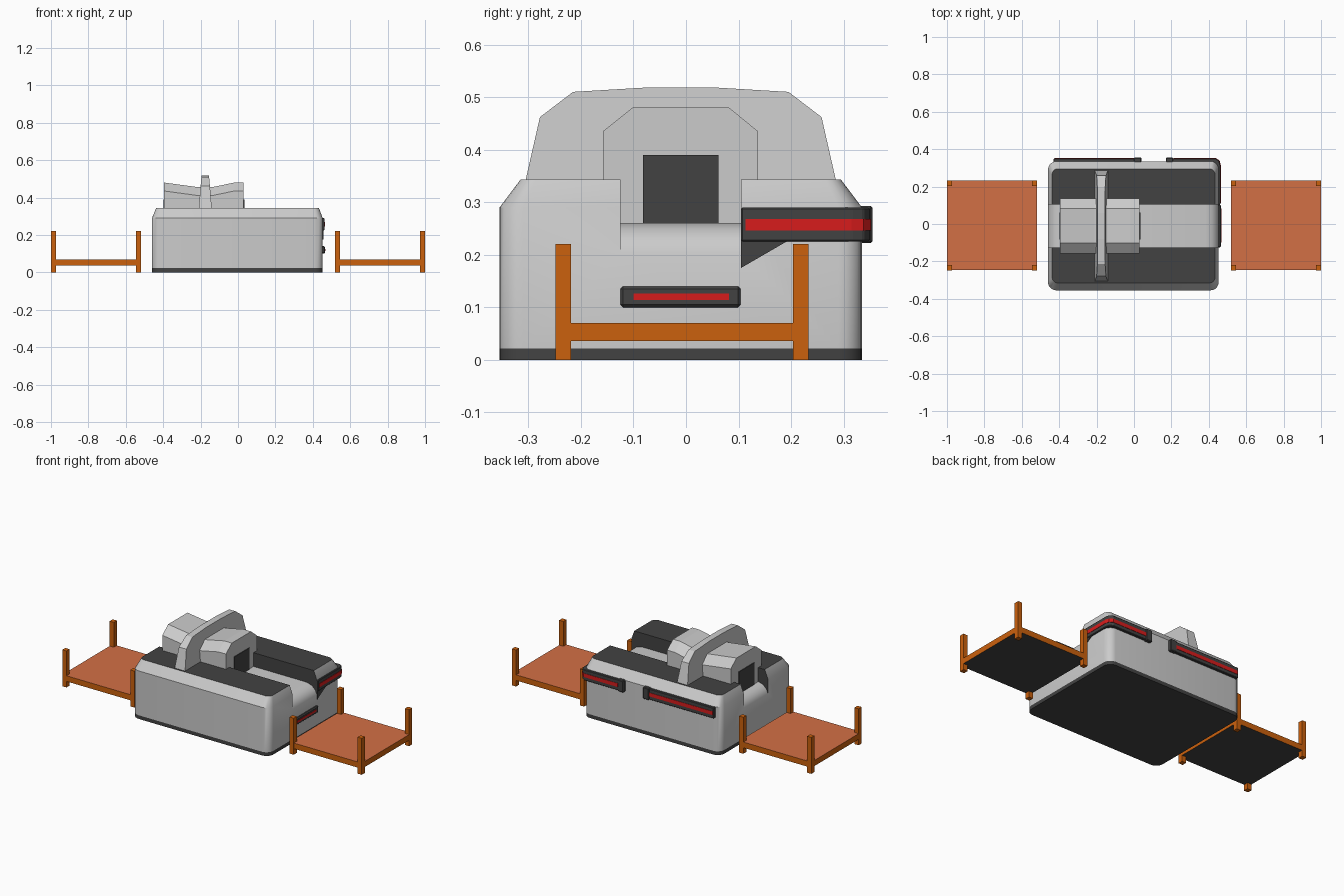
import bpy, bmesh, math

if "Cube" in bpy.data.objects:
    bpy.data.objects.remove(bpy.data.objects["Cube"])


def material(name, rgb):
    m = bpy.data.materials.new(name)
    m.diffuse_color = (*rgb, 1)
    m.use_nodes = True
    m.node_tree.nodes["Principled BSDF"].inputs["Base Color"].default_value = m.diffuse_color
    return m


DARK = material("dark_grey", (0.055, 0.055, 0.055))
RED = material("red", (0.68, 0.012, 0.012))
ORANGE = material("orange", (0.6, 0.12, 0.004))
TOP = material("table_orange", (0.65, 0.16, 0.06))


def loft(name, rings, mat=None, smooth=False, bevel=0):
    """Skin equal-length rings of points and cap both ends."""
    bm = bmesh.new()
    rows = [[bm.verts.new(p) for p in r] for r in rings]
    n = len(rows[0])
    for a, b in zip(rows, rows[1:]):
        for i in range(n):
            j = (i + 1) % n
            bm.faces.new((a[i], a[j], b[j], b[i]))
    bm.faces.new(rows[0])
    bm.faces.new(rows[-1])
    bmesh.ops.recalc_face_normals(bm, faces=bm.faces)
    if bevel:
        bmesh.ops.bevel(bm, geom=bm.edges[:], offset=bevel, segments=1, affect='EDGES')
    me = bpy.data.meshes.new(name)
    bm.to_mesh(me)
    bm.free()
    ob = bpy.data.objects.new(name, me)
    bpy.context.collection.objects.link(ob)
    if mat:
        me.materials.append(mat)
    if smooth:
        smooth_by_angle(ob)
    return ob


def activate(ob):
    bpy.ops.object.select_all(action='DESELECT')
    ob.select_set(True)
    bpy.context.view_layer.objects.active = ob


def smooth_by_angle(ob):
    activate(ob)
    bpy.ops.object.shade_smooth_by_angle(angle=math.radians(35))


def prism(name, pts, z0, z1, mat=None, bevel=0):
    return loft(name, [[(x, y, z) for x, y in pts] for z in (z0, z1)], mat, bevel=bevel)


def box(name, x0, x1, y0, y1, z0, z1, mat=None, bevel=0):
    return prism(name, [(x0, y0), (x1, y0), (x1, y1), (x0, y1)], z0, z1, mat, bevel)


def outline(x0, x1, y0, y1, r, z, seg=5):
    """Rounded rectangle ring at height z."""
    pts = []
    corners = [(x1 - r, y1 - r), (x0 + r, y1 - r), (x0 + r, y0 + r), (x1 - r, y0 + r)]
    for k, (cx, cy) in enumerate(corners):
        for i in range(seg + 1):
            a = math.pi / 2 * (k + i / seg)
            pts.append((cx + r * math.cos(a), cy + r * math.sin(a), z))
    return pts


# machine body with tapered shoulders, on a dark plinth
X0, X1, Y0, Y1 = -0.46, 0.453, -0.355, 0.335
loft("plinth", [outline(X0, X1, Y0, Y1, 0.045, z) for z in (0, 0.022)], DARK, True)
body = loft("body", [outline(X0, X1, Y0, Y1, 0.045, 0.022),
                     outline(X0, X1, Y0, Y1, 0.045, 0.29),
                     outline(X0 + 0.022, X1 - 0.02, Y0 + 0.04, Y1 - 0.04, 0.03, 0.343)])

# conveyor channel cut lengthwise, rounded down at both ends
channel = [(-0.6, 0.5), (-0.6, 0.19), (-0.462, 0.2), (-0.448, 0.23), (-0.425, 0.25), (-0.39, 0.26),
           (0.383, 0.26), (0.418, 0.25), (0.441, 0.23), (0.455, 0.2), (0.6, 0.19), (0.6, 0.5)]
cutter = loft("channel_cutter", [[(x, y, z) for x, z in channel] for y in (-0.125, 0.105)])
cutter.hide_render = True
mod = body.modifiers.new("channel", 'BOOLEAN')
mod.operation, mod.object, mod.solver = 'DIFFERENCE', cutter, 'EXACT'
activate(body)
bpy.ops.object.modifier_apply(modifier="channel")
bpy.data.objects.remove(cutter)

# dark top panels and channel walls
body.data.materials.clear()
body.data.materials.append(None)
body.data.materials.append(DARK)
for f in body.data.polygons:
    top = f.normal.z > 0.99 and f.center.z > 0.33
    wall = abs(f.normal.y) > 0.95 and abs(f.center.y) < 0.15
    f.material_index = int(top or wall)
smooth_by_angle(body)

# scanning tunnel, waisted at the middle
rings = []
for x, top in ((-0.395, 0.48), (-0.21, 0.455), (-0.14, 0.455), (-0.02, 0.48), (0.03, 0.48)):
    s = top - 0.045
    rings.append([(x, y, z) for y, z in ((-0.158, 0.255), (-0.158, s), (-0.102, top),
                                         (0.082, top), (0.137, s), (0.137, 0.255))])
loft("tunnel", rings)
for side, x in (("left", -0.396), ("right", 0.031)):
    box("tunnel_opening_" + side, x - 0.003, x + 0.003, -0.082, 0.062, 0.258, 0.39, DARK)

# arch across the tunnel, thinner toward the top
arch = [(-0.308, 0.33), (-0.278, 0.462), (-0.215, 0.51), (-0.08, 0.518),
        (0.06, 0.518), (0.195, 0.51), (0.258, 0.462), (0.288, 0.33)]
loft("arch", [[(-0.175 + s * (0.036 - (z - 0.33) * 0.085), y, z) for y, z in arch] for s in (-1, 1)])


# light strips: one wrapping the rear corner, one along the back, one on the end
def corner_strip(d, x_end, y_end):
    return [(0.462 + d, y_end), (0.462 + d, 0.315), (0.456 + d, 0.338), (0.437 + d, 0.35 + d),
            (x_end, 0.35 + d), (x_end, 0.328), (0.42, 0.328), (0.44, 0.308), (0.44, y_end)]


prism("corner_strip", corner_strip(0, 0.2, 0.105), 0.225, 0.29, DARK, 0.003)
prism("corner_light", corner_strip(0.002, 0.21, 0.113), 0.246, 0.268, RED)
box("corner_strip_cap", 0.17, 0.21, 0.325, 0.355, 0.222, 0.293, DARK, 0.004)
box("back_strip", -0.43, 0.01, 0.325, 0.35, 0.225, 0.29, DARK, 0.003)
box("back_light", -0.425, 0, 0.33, 0.352, 0.246, 0.268, RED)
box("back_strip_cap", 0.0, 0.04, 0.325, 0.355, 0.222, 0.293, DARK, 0.004)
loft("strip_bracket", [[(x, 0.105, 0.23), (x, 0.2, 0.23), (x, 0.105, 0.175)]
                       for x in (0.44, 0.457)], DARK)
box("end_strip", 0.44, 0.465, -0.125, 0.104, 0.1, 0.14, DARK, 0.005)
box("end_light", 0.45, 0.467, -0.1, 0.082, 0.114, 0.126, RED)

# loading table at each end: orange frame, light top, dark underside
for side, x0, x1 in (("left", -1.0, -0.518), ("right", 0.518, 1.0)):
    slab = box("table_" + side, x0, x1, -0.247, 0.232, 0.036, 0.07, ORANGE)
    slab.data.materials.append(TOP)
    slab.data.materials.append(DARK)
    for f in slab.data.polygons:
        f.material_index = 1 if f.normal.z > 0.9 else 2 if f.normal.z < -0.9 else 0
    for i, px in enumerate((x0, x1 - 0.028)):
        for j, py in enumerate((-0.248, 0.204)):
            box(f"table_post_{side}_{i}{j}", px, px + 0.028, py, py + 0.029, 0, 0.22, ORANGE)
